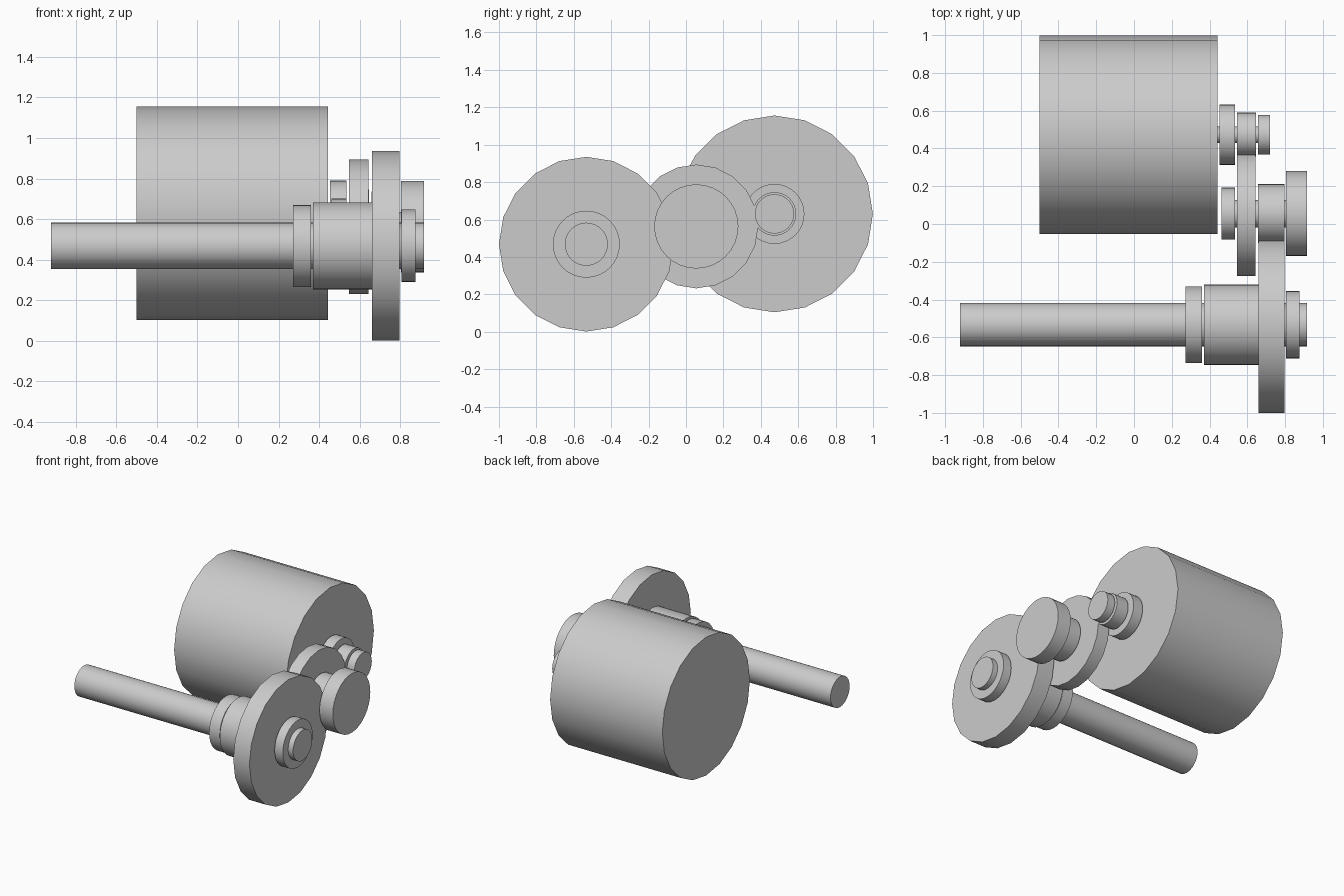
import bpy
import math

cube = bpy.data.objects.get("Cube")
if cube:
    bpy.data.objects.remove(cube, do_unlink=True)

grey = bpy.data.materials.new("plain grey")
grey.use_nodes = True
colour = (0.6, 0.6, 0.6, 1)
grey.diffuse_color = colour
grey.node_tree.nodes["Principled BSDF"].inputs["Base Color"].default_value = colour


def disc(name, axis, x0, x1, radius):
    """Cylinder lying along x, centred on an axle given as (y, z)."""
    sides = 20 if radius > 0.3 else 32
    bpy.ops.mesh.primitive_cylinder_add(
        vertices=sides, radius=radius, depth=x1 - x0,
        location=((x0 + x1) / 2, *axis), rotation=(0, math.pi / 2, 0))
    obj = bpy.context.object
    obj.name = name
    obj.data.materials.append(grey)
    bpy.ops.object.shade_smooth_by_angle(angle=math.radians(30))


# Motor with its stepped output shaft
motor = (0.473, 0.63)
disc("motor_body", motor, -0.5, 0.443, 0.526)
disc("motor_shaft", motor, 0.44, 0.70, 0.043)
disc("motor_flange", motor, 0.453, 0.535, 0.16)
disc("motor_pinion", motor, 0.546, 0.646, 0.116)
disc("motor_end_cap", motor, 0.657, 0.72, 0.105)

# Intermediate axle between motor and main shaft
middle = (0.055, 0.563)
disc("middle_axle", middle, 0.47, 0.85, 0.073)
disc("middle_inner_bearing", middle, 0.462, 0.535, 0.138)
disc("middle_gear", middle, 0.546, 0.643, 0.331)
disc("middle_pinion", middle, 0.657, 0.796, 0.156)
disc("middle_outer_bearing", middle, 0.804, 0.916, 0.225)

# Main shaft with drum, large gear and bearings
main = (-0.533, 0.468)
disc("main_shaft", main, -0.922, 0.917, 0.115)
disc("main_inner_bearing", main, 0.272, 0.36, 0.202)
disc("main_drum", main, 0.37, 0.66, 0.214)
disc("main_gear", main, 0.66, 0.796, 0.467)
disc("main_outer_bearing", main, 0.806, 0.875, 0.179)
